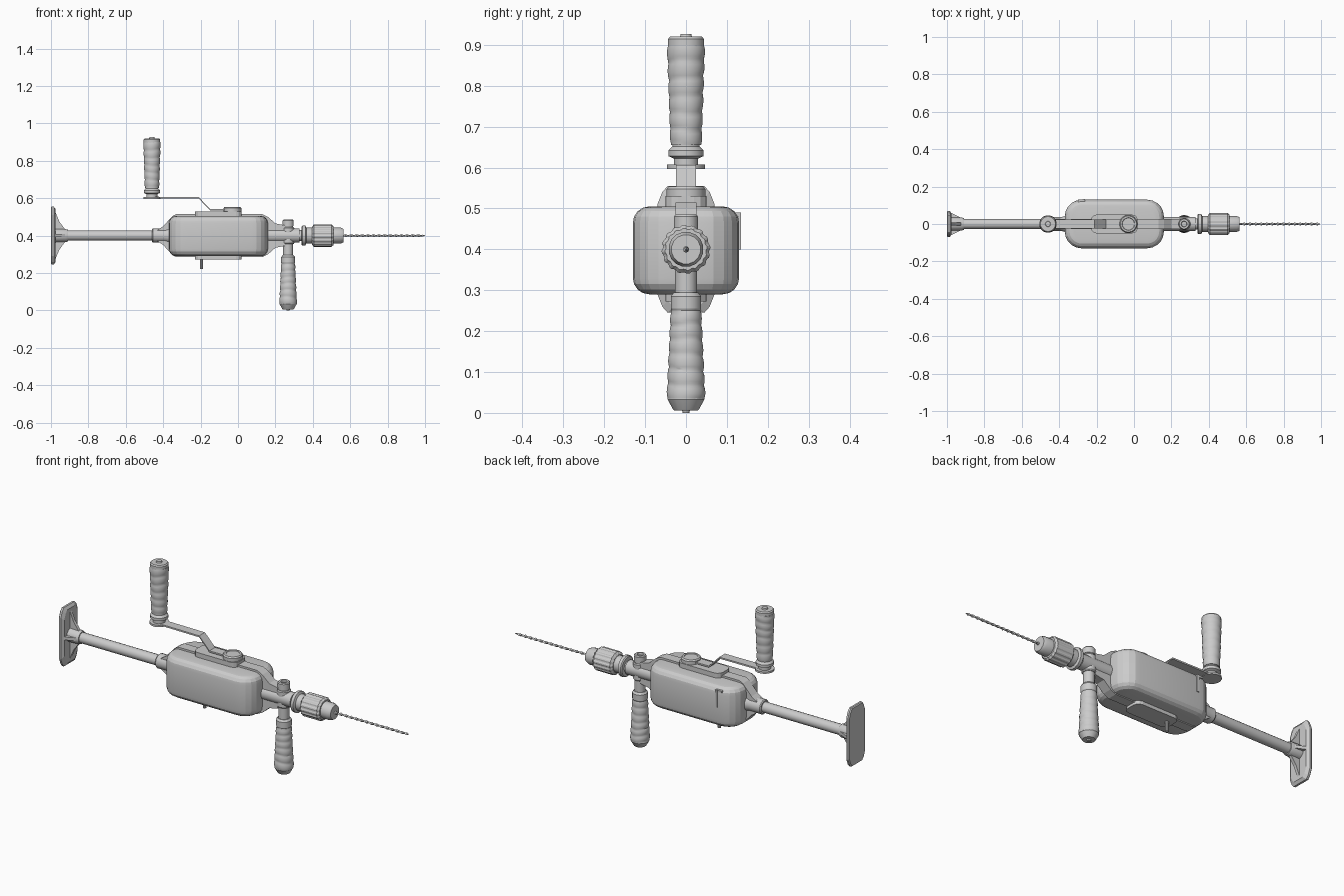
import bpy, bmesh, math
from mathutils import Matrix, Vector

cube = bpy.data.objects.get("Cube")
if cube:
    bpy.data.objects.remove(cube, do_unlink=True)

GREY = bpy.data.materials.new("plain grey")
GREY.use_nodes = True
GREY.diffuse_color = (0.6, 0.6, 0.6, 1)
GREY.node_tree.nodes["Principled BSDF"].inputs["Base Color"].default_value = (0.6, 0.6, 0.6, 1)
AXIS = 0.4  # height of the drill axis


def finish(name, bm, smooth=25):
    bmesh.ops.recalc_face_normals(bm, faces=bm.faces)
    me = bpy.data.meshes.new(name)
    bm.to_mesh(me)
    bm.free()
    ob = bpy.data.objects.new(name, me)
    bpy.context.collection.objects.link(ob)
    me.materials.append(GREY)
    if smooth:
        bpy.ops.object.select_all(action='DESELECT')
        ob.select_set(True)
        bpy.context.view_layer.objects.active = ob
        bpy.ops.object.shade_smooth_by_angle(angle=math.radians(smooth))
    return ob


def rings_to_mesh(rings):
    """Skin a list of equal rings of points and cap both ends."""
    bm = bmesh.new()
    loops = [[bm.verts.new(p) for p in r] for r in rings]
    n = len(loops[0])
    for a, b in zip(loops, loops[1:]):
        for i in range(n):
            j = (i + 1) % n
            bm.faces.new((a[i], a[j], b[j], b[i]))
    bm.faces.new(loops[0])
    bm.faces.new(loops[-1])
    return bm


def lathe(name, profile, axis, x=0.0, sides=16, smooth=25, wobble=None):
    """Turn (position, radius) pairs around the x or z axis."""
    rings = []
    for t, r in profile:
        ring = []
        for i in range(sides):
            a = math.tau * (i + 0.5) / sides
            rr = r * (wobble(t, a) if wobble else 1)
            u, v = rr * math.cos(a), rr * math.sin(a)
            ring.append((t, u, AXIS + v) if axis == 'x' else (x + u, v, t))
        rings.append(ring)
    return finish(name, rings_to_mesh(rings), smooth)


def prism(name, points, half, smooth=0):
    """Extrude an x-z outline across y."""
    rings = [[(x, s * half, z) for x, z in points] for s in (-1, 1)]
    return finish(name, rings_to_mesh(rings), smooth)


def box(name, lo, hi, bevel=0.0, vertical_only=False, segments=3, smooth=0):
    bm = bmesh.new()
    size = Vector(hi) - Vector(lo)
    mid = (Vector(hi) + Vector(lo)) / 2
    bmesh.ops.create_cube(bm, size=1, matrix=Matrix.Translation(mid) @ Matrix.Diagonal((*size, 1)))
    if bevel:
        edges = [e for e in bm.edges if not vertical_only
                 or abs(e.verts[0].co.z - e.verts[1].co.z) > 1e-4]
        bmesh.ops.bevel(bm, geom=edges, offset=bevel, segments=segments, profile=0.5, affect='EDGES')
    return bm if name is None else finish(name, bm, smooth)


# Gear housing: rounded in plan, then rounded along its top and bottom rims
housing = box(None, (-0.37, -0.13, 0.29), (0.16, 0.13, 0.505), 0.09, True, 5)
rims = [e for e in housing.edges if abs(e.verts[0].co.z - e.verts[1].co.z) < 1e-4]
bmesh.ops.bevel(housing, geom=rims, offset=0.04, segments=4, profile=0.5, affect='EDGES')
finish("gear_housing", housing, 12)

# Frame band running around the housing
upper = [(-0.43, 0.43), (-0.40, 0.45), (-0.35, 0.505), (-0.33, 0.515),
         (0.13, 0.515), (0.16, 0.50), (0.20, 0.465), (0.25, 0.455), (0.25, 0.43)]
prism("frame_band", upper + [(x, 2 * AXIS - z) for x, z in reversed(upper)], 0.026)

# Cover plates on the top and bottom of the housing
for label, low, high in (("top", 0.50, 0.53), ("bottom", 0.272, 0.30)):
    box(label + "_cover_plate", (-0.23, -0.05, low), (0.02, 0.05, high), 0.03, True)
lathe("bottom_pin", [(0.222, 0.009), (0.28, 0.009)], 'z', -0.195, 10)

# Small latch on the back of the housing
box("latch_plate", (-0.275, 0.128, 0.40), (-0.263, 0.134, 0.49))
box("latch_tip", (-0.30, 0.115, 0.48), (-0.263, 0.131, 0.49))

# Main shaft with collars
lathe("rear_shaft", [(-0.97, 0.027), (-0.40, 0.027)], 'x')
lathe("rear_collar", [(-0.46, 0.034), (-0.455, 0.038), (-0.39, 0.038), (-0.36, 0.045)], 'x')
lathe("chest_socket", [(-0.985, 0.037), (-0.92, 0.035), (-0.91, 0.032)], 'x')
lathe("front_tube", [(0.14, 0.038), (0.33, 0.038)], 'x')


# Chest plate: tall clipped slab whose tips sweep backwards
def plate_ring(x, inset):
    rows = ((0.155, 0.045), (0.14, 0.058), (0.11, 0.07), (0.04, 0.07))
    half = [(w - inset, h - inset * (h > 0.05)) for h, w in rows]
    half += [(w, -h) for w, h in reversed(half)]
    outline = half + [(-w, h) for w, h in reversed(half)]
    return [(x, y, AXIS + h) for y, h in outline]


finish("chest_plate", rings_to_mesh([plate_ring(-1.0, 0.004), plate_ring(-0.995, 0),
                                     plate_ring(-0.985, 0), plate_ring(-0.975, 0.014)]), 0)
for s in (1, -1):
    prism("chest_rib", [(-0.98, AXIS), (-0.98, AXIS + s * 0.135), (-0.955, AXIS + s * 0.075),
                        (-0.925, AXIS + s * 0.034), (-0.925, AXIS)], 0.008)
    ring = [(-0.98, 0), (-0.98, s * 0.06), (-0.925, s * 0.034), (-0.925, 0)]
    finish("chest_side_rib", rings_to_mesh([[(x, y, AXIS + d) for x, y in ring]
                                            for d in (-0.008, 0.008)]), 0)

# Chuck with a ribbed sleeve
lathe("chuck_base", [(0.32, 0.03), (0.34, 0.03), (0.34, 0.05), (0.345, 0.055), (0.36, 0.055),
                     (0.365, 0.043), (0.40, 0.043)], 'x')
sleeve = [(0.395, 0.045), (0.405, 0.058), (0.50, 0.058), (0.51, 0.05)]
lathe("chuck_sleeve", sleeve, 'x', sides=64, smooth=0,
      wobble=lambda t, a: 1.03 if int(a * 64 / math.tau) % 4 < 2 else 0.98)
lathe("chuck_nose", [(0.50, 0.043), (0.55, 0.043), (0.565, 0.036), (0.565, 0.012)], 'x')

# Twisted drill bit with a pointed tip
bit = []
for i in range(111):
    x = 0.56 + 0.004 * i
    taper = min(1, max(0.05, (1 - x) / 0.015))
    turn = i * 0.42
    bit.append([(x, taper * r * math.cos(a + turn), AXIS + taper * r * math.sin(a + turn))
                for a, r in ((math.tau * k / 8, 0.0075 if k % 4 == 0 else 0.0045) for k in range(8))])
finish("drill_bit", rings_to_mesh(bit), 40)

# Crank: hub, bent flat arm and carved grip
HUB, GRIP = -0.03, -0.46
lathe("crank_hub", [(0.52, 0.048), (0.547, 0.048), (0.554, 0.043), (0.554, 0.034), (0.551, 0.032)],
      'z', HUB, 20)
bend = [(HUB, 0.535), (-0.15, 0.535), (-0.21, 0.598), (GRIP, 0.600)]
prism("crank_arm", bend + [(x, z + 0.008) for x, z in reversed(bend)], 0.024)


def carved_grip(name, x, base, top, small, large):
    """Hand grip with wavy, slightly tilted swellings, widening from base to top."""
    steps, bumps = 36, 6
    profile = [(base + (top - base) * i / steps, small + (large - small) * i / steps)
               for i in range(steps + 1)]

    def carve(t, a):
        f = (t - base) / (top - base)
        wave = math.tau * bumps * f + 0.7 * math.sin(a + 5 * f) + 0.25 * math.sin(3 * a)
        return 0.93 + 0.10 * math.sqrt(abs(math.sin(wave / 2)))
    return lathe(name, profile, 'z', x, 24, 35, carve)


lathe("crank_flange", [(0.597, 0.047), (0.607, 0.047), (0.607, 0.03), (0.622, 0.03), (0.628, 0.044),
                       (0.642, 0.044), (0.652, 0.034), (0.662, 0.034)], 'z', GRIP)
carved_grip("crank_grip", GRIP, 0.655, 0.90, 0.038, 0.046)
lathe("crank_grip_cap", [(0.89, 0.045), (0.914, 0.045), (0.92, 0.04), (0.92, 0.015),
                         (0.927, 0.013)], 'z', GRIP)

# Side handle below the front tube
SIDE = 0.268
lathe("side_handle_post", [(0.24, 0.027), (0.45, 0.027), (0.45, 0.03), (0.48, 0.03), (0.485, 0.026),
                           (0.485, 0.016), (0.475, 0.014)], 'z', SIDE)
lathe("side_handle_clamp", [(0.355, 0.03), (0.36, 0.034), (0.44, 0.034), (0.445, 0.03)], 'z', SIDE)
lathe("side_handle_collar", [(0.245, 0.033), (0.255, 0.038), (0.285, 0.038), (0.295, 0.03)], 'z', SIDE)
carved_grip("side_grip", SIDE, 0.25, 0.035, 0.037, 0.047)
lathe("side_grip_cap", [(0.0, 0.008), (0.006, 0.01), (0.006, 0.03), (0.01, 0.033),
                        (0.033, 0.046), (0.045, 0.044)], 'z', SIDE)
